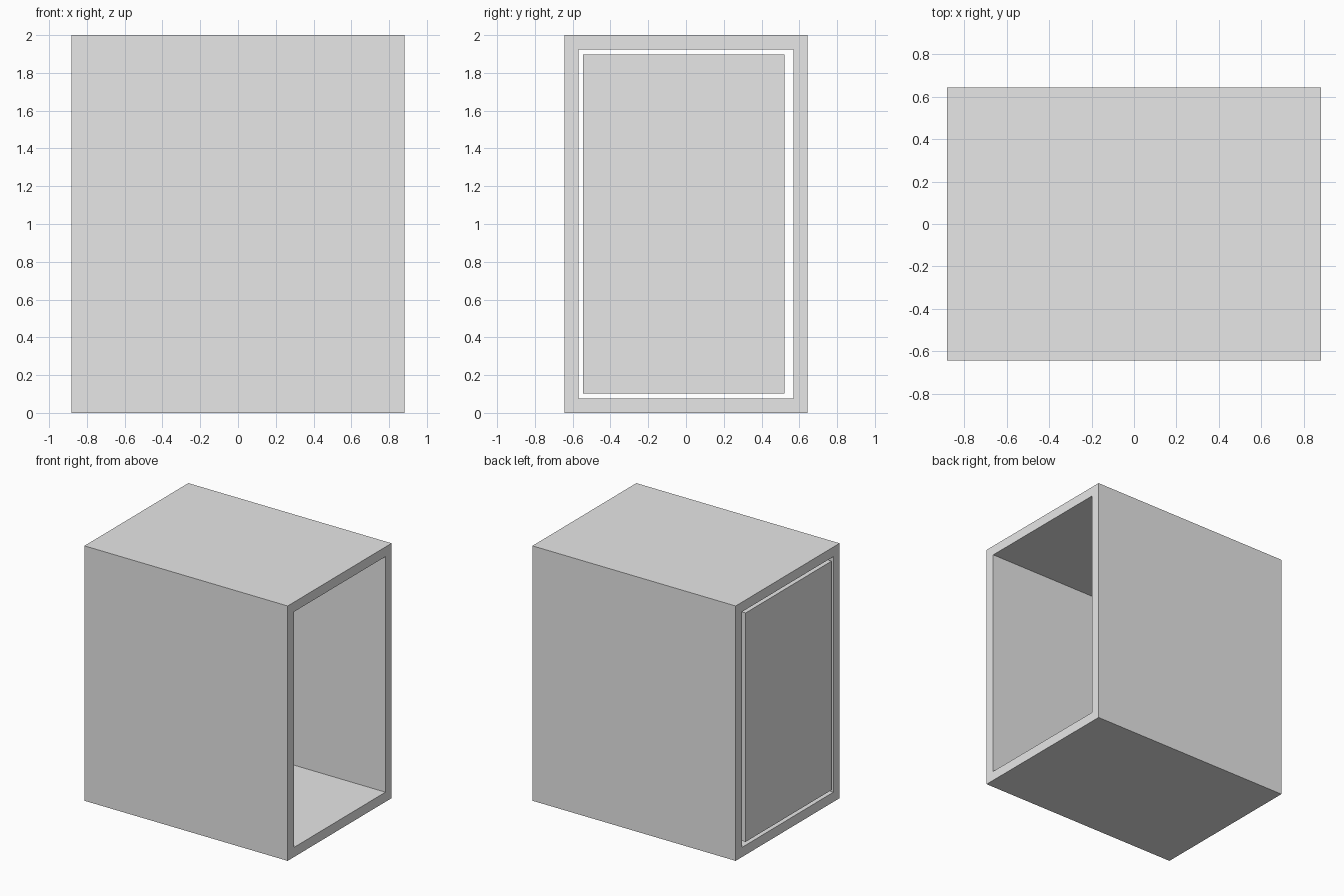
import bpy
import bmesh

cube = bpy.data.objects.get("Cube")
if cube:
    bpy.data.objects.remove(cube, do_unlink=True)

HALF_X, HALF_Y, HEIGHT = 0.882, 0.644, 2.0
WALL = 0.076

grey = bpy.data.materials.new("light_grey")
grey.use_nodes = True
grey.diffuse_color = (0.8, 0.8, 0.8, 1)
grey.node_tree.nodes["Principled BSDF"].inputs["Base Color"].default_value = (0.8, 0.8, 0.8, 1)


def add_object(name, bm):
    bmesh.ops.recalc_face_normals(bm, faces=bm.faces)
    mesh = bpy.data.meshes.new(name)
    bm.to_mesh(mesh)
    bm.free()
    mesh.materials.append(grey)
    obj = bpy.data.objects.new(name, mesh)
    bpy.context.collection.objects.link(obj)
    return obj


def rectangle(bm, x, y0, y1, z0, z1):
    corners = ((y0, z0), (y1, z0), (y1, z1), (y0, z1))
    return [bm.verts.new((x, y, z)) for y, z in corners]


# Housing: rectangular sleeve, open at both ends along x
bm = bmesh.new()
rings = []
for x, inset in ((-HALF_X, 0), (HALF_X, 0), (HALF_X, WALL), (-HALF_X, WALL)):
    rings.append(rectangle(bm, x, inset - HALF_Y, HALF_Y - inset, inset, HEIGHT - inset))
for a, b in zip(rings, rings[1:] + rings[:1]):
    for i in range(4):
        j = (i + 1) % 4
        bm.faces.new((a[i], a[j], b[j], b[i]))
add_object("housing", bm)

# End panel: loose slab flush with the -x opening
bm = bmesh.new()
near = rectangle(bm, -HALF_X, -0.545, 0.521, 0.102, 1.898)
far = rectangle(bm, -HALF_X + 0.06, -0.545, 0.521, 0.102, 1.898)
bm.faces.new(near)
bm.faces.new(far)
for i in range(4):
    j = (i + 1) % 4
    bm.faces.new((near[i], near[j], far[j], far[i]))
add_object("end_panel", bm)
